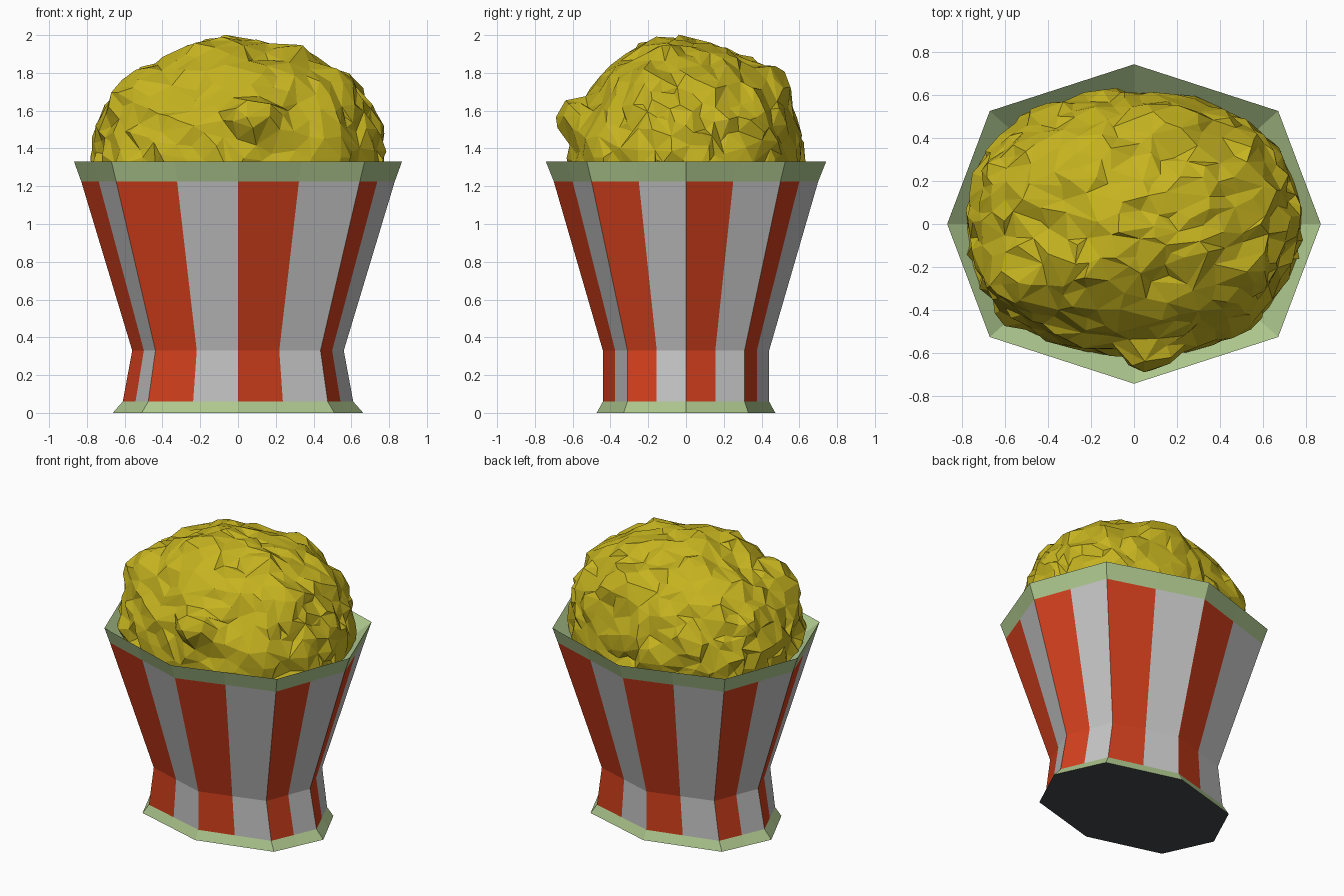
import bpy, bmesh, math, random
from mathutils import Vector, noise

if "Cube" in bpy.data.objects:
    bpy.data.objects.remove(bpy.data.objects["Cube"])

random.seed(4)


def material(name, rgb):
    m = bpy.data.materials.new(name)
    m.diffuse_color = (*rgb, 1)
    m.use_nodes = True
    m.node_tree.nodes["Principled BSDF"].inputs["Base Color"].default_value = m.diffuse_color
    return m


RED = material("stripe red", (0.645, 0.05, 0.012))
WHITE = material("stripe pale grey", (0.56, 0.56, 0.56))
GREEN = material("trim green", (0.42, 0.57, 0.27))
DARK = material("base dark grey", (0.055, 0.067, 0.07))
YELLOW = material("popcorn yellow", (0.56, 0.45, 0.014))


def finish(bm, name, mats):
    me = bpy.data.meshes.new(name)
    bm.to_mesh(me)
    bm.free()
    for m in mats:
        me.materials.append(m)
    ob = bpy.data.objects.new(name, me)
    bpy.context.collection.objects.link(ob)
    return ob


def octagon(rx, ry, dx, dy, z):
    """Eight corners plus the middle of each side, counter-clockwise."""
    c = [(rx, 0), (dx, dy), (0, ry), (-dx, dy), (-rx, 0), (-dx, -dy), (0, -ry), (dx, -dy)]
    pts = []
    for i in range(8):
        a, b = Vector((*c[i], z)), Vector((*c[(i + 1) % 8], z))
        pts += [a, (a + b) / 2]
    return pts


def loft(bm, lower, upper, rule):
    """Join two rings of vertices; rule gives the material slot of each strip."""
    n = len(lower)
    for i in range(n):
        j = (i + 1) % n
        f = bm.faces.new((lower[i], lower[j], upper[j], upper[i]))
        f.material_index = rule(i)


# Striped tub: base trim, waist, flared wall, rim, sloping inner lining
levels = [
    (0.663, 0.473, 0.51, 0.33, 0.0),
    (0.61, 0.44, 0.475, 0.31, 0.06),
    (0.56, 0.44, 0.437, 0.31, 0.33),
    (0.83, 0.70, 0.645, 0.50, 1.225),
    (0.868, 0.742, 0.67, 0.525, 1.33),
    (0.69, 0.57, 0.53, 0.40, 1.19),
]
trim = lambda i: 2
stripes = lambda i: i % 2
bm = bmesh.new()
rings = [[bm.verts.new(p) for p in octagon(*lv)] for lv in levels]
for k, rule in enumerate((trim, stripes, stripes, trim, trim)):
    loft(bm, rings[k], rings[k + 1], rule)
bm.faces.new(rings[0][::-1]).material_index = 3
finish(bm, "striped_tub", [RED, WHITE, GREEN, DARK])

# Popcorn heap: squarish ellipsoid with kernels, dents and crumpling
kernels = [  # direction, width, height
    ((0.08, -0.95, 0.38), 0.16, 0.17),
    ((-0.72, -0.42, 0.58), 0.20, 0.08),
    ((0.20, 0.78, 0.66), 0.20, 0.10),
    ((-0.16, -0.08, 1.0), 0.22, 0.03),
    ((-0.50, 0.05, 0.85), 0.22, -0.05),
    ((0.10, 0.50, 0.85), 0.15, -0.04),
    ((-0.35, -0.80, 0.55), 0.20, -0.05),
    ((0.45, -0.75, 0.50), 0.18, -0.05),
]
kernels = [(Vector(d).normalized(), w, h) for d, w, h in kernels]
for _ in range(60):  # smaller random kernels
    d = Vector((random.gauss(0, 1), random.gauss(0, 1), random.gauss(0, 1))).normalized()
    kernels.append((d, random.uniform(0.07, 0.13), random.choice((-0.06, 0.035, 0.045))))

P, CZ = 2.2, 1.30
bm = bmesh.new()
bmesh.ops.create_icosphere(bm, subdivisions=5, radius=1)
for v in bm.verts:
    d = v.co.normalized()
    r = sum(abs(c) ** P for c in d) ** (-1 / P)
    if d.z > -0.05:
        r += sum(h * math.exp(-((d - k).length / w) ** 4) for k, w, h in kernels)
        r += 0.035 * noise.noise(d * 6)
        d = d + 0.04 * noise.noise_vector(d * 9)
    v.co = Vector((0.775 * d.x * r, 0.612 * d.y * r, 0.68 * d.z * r))
top = max(v.co.z for v in bm.verts)
for v in bm.verts:
    v.co.x = max(-0.78, min(0.78, v.co.x))
    v.co.z = CZ + v.co.z * ((2.0 - CZ) / top if v.co.z > 0 else 1)
# Trim away the hidden underside, then facet the heap
bmesh.ops.bisect_plane(bm, geom=bm.verts[:] + bm.edges[:] + bm.faces[:],
                       plane_co=(0, 0, 1.17), plane_no=(0, 0, -1), clear_outer=True)
heap = finish(bm, "popcorn_heap", [YELLOW])
mod = heap.modifiers.new("facets", "DECIMATE")
mod.ratio = 0.3
